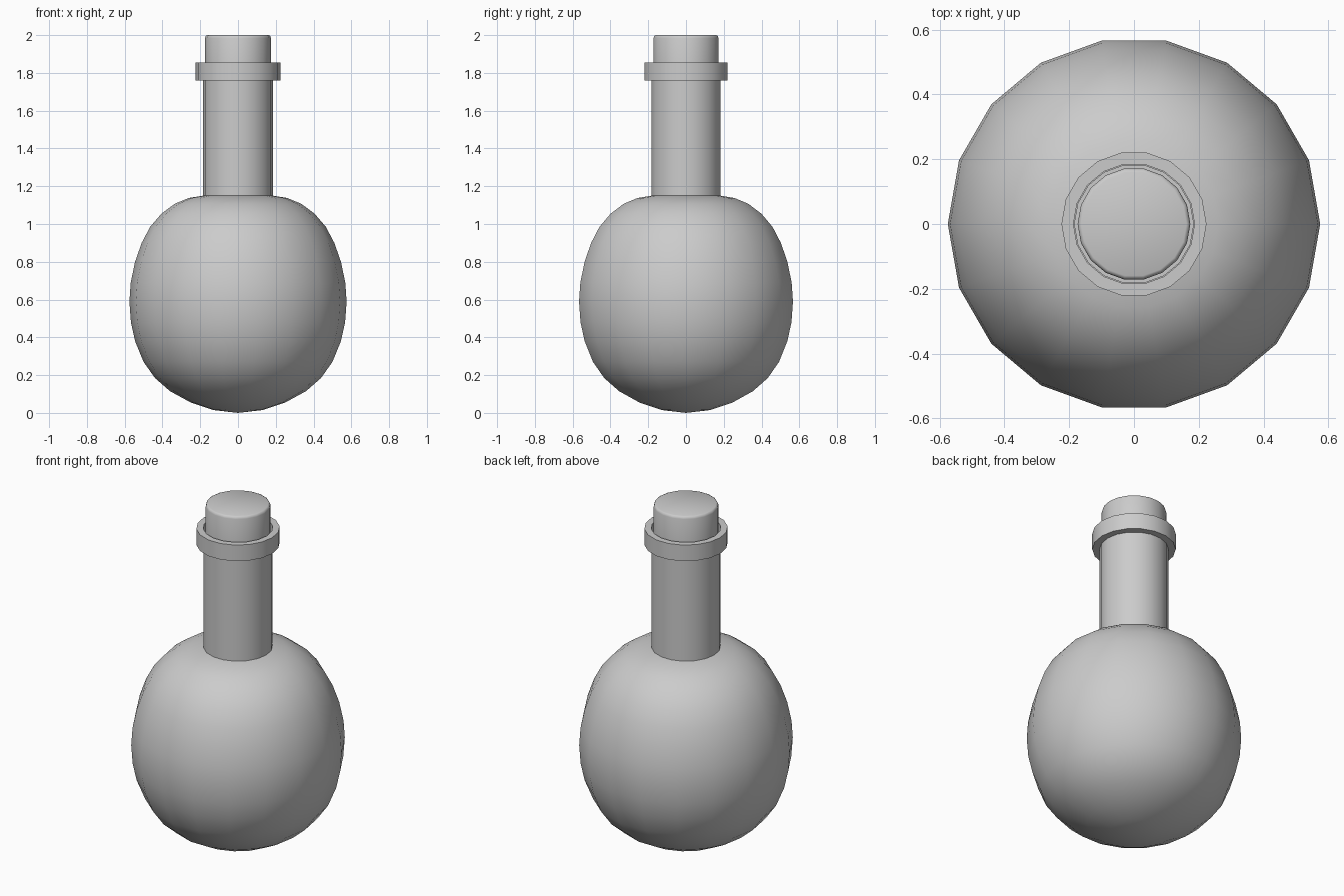
import bpy, bmesh, math

if "Cube" in bpy.data.objects:
    bpy.data.objects.remove(bpy.data.objects["Cube"])

SIDES = 18


def lathe(name, profile, angle=40):
    """Revolve (radius, z) points, listed bottom to top, about the z axis."""
    bm = bmesh.new()
    rings = []
    for r, z in profile:
        if r == 0:
            rings.append([bm.verts.new((0, 0, z))] * SIDES)
        else:
            rings.append([bm.verts.new((r * math.cos(2 * math.pi * i / SIDES),
                                        r * math.sin(2 * math.pi * i / SIDES), z))
                          for i in range(SIDES)])
    for a, b in zip(rings, rings[1:]):
        for i in range(SIDES):
            j = (i + 1) % SIDES
            quad = list(dict.fromkeys((a[i], a[j], b[j], b[i])))
            bm.faces.new(quad)
    bmesh.ops.recalc_face_normals(bm, faces=bm.faces)
    mesh = bpy.data.meshes.new(name)
    bm.to_mesh(mesh)
    bm.free()
    obj = bpy.data.objects.new(name, mesh)
    bpy.context.collection.objects.link(obj)
    bpy.ops.object.select_all(action='DESELECT')
    obj.select_set(True)
    bpy.context.view_layer.objects.active = obj
    bpy.ops.object.shade_smooth_by_angle(angle=math.radians(angle))
    return obj


# Rounded flask body running up into the neck
lathe("flask_body", [
    (0, 0.0), (0.13, 0.015), (0.25, 0.055), (0.36, 0.115), (0.44, 0.185),
    (0.50, 0.27), (0.545, 0.38), (0.567, 0.48), (0.575, 0.59), (0.568, 0.69),
    (0.545, 0.80), (0.51, 0.90), (0.465, 0.985), (0.405, 1.055),
    (0.335, 1.107), (0.26, 1.138), (0.185, 1.15), (0.185, 1.80),
    (0.173, 1.80)])

# Collar ring around the mouth
lathe("neck_collar", [(0.184, 1.76), (0.224, 1.76), (0.224, 1.855),
                      (0.187, 1.855), (0.187, 1.80)])

# Stopper with a softened top edge
lathe("stopper", [(0, 1.78), (0.174, 1.78), (0.174, 1.985),
                  (0.170, 1.996), (0.162, 2.0), (0, 2.0)], 50)
